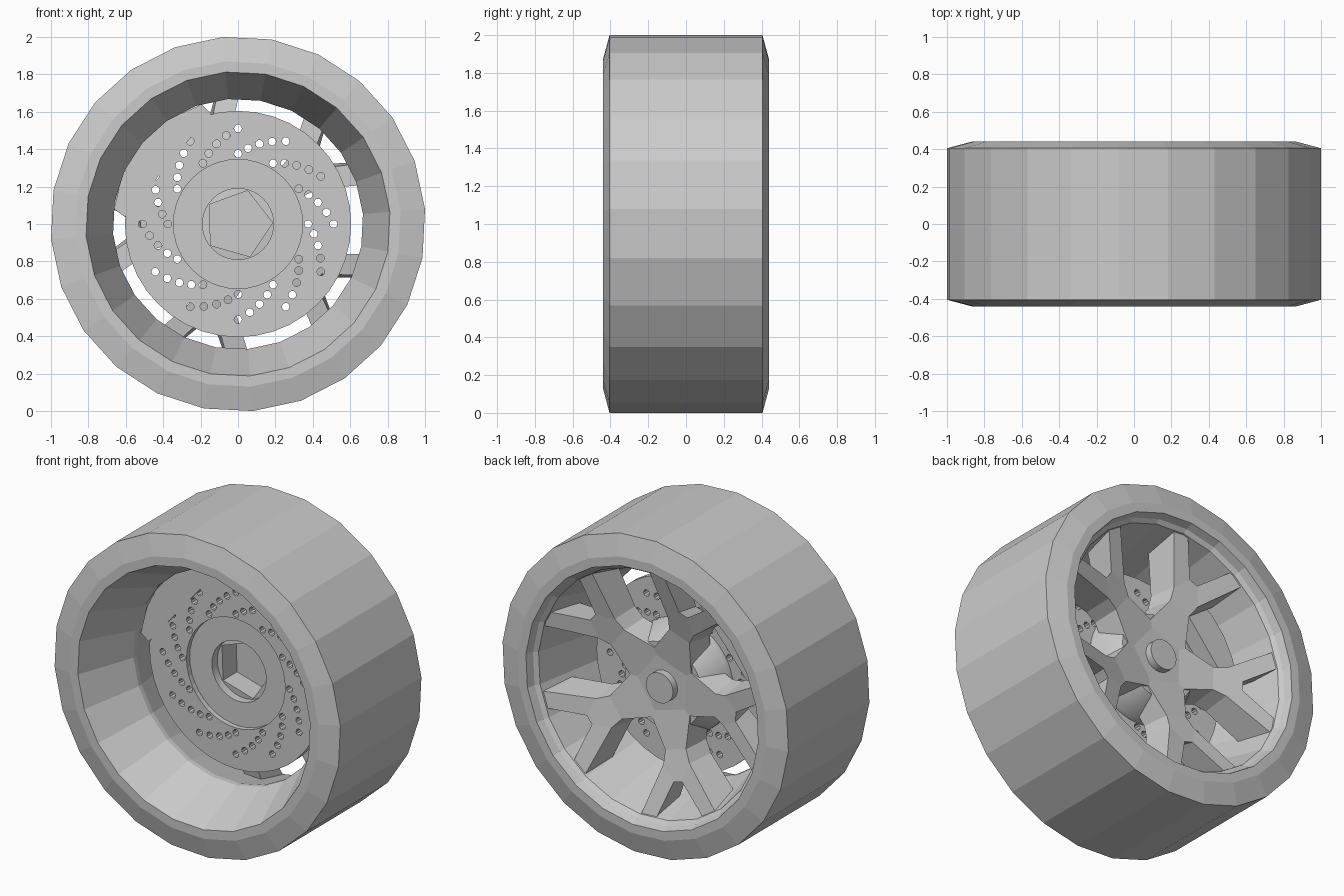
import bpy, bmesh
from math import sin, cos, radians, pi, hypot

cube = bpy.data.objects.get("Cube")
if cube:
    bpy.data.objects.remove(cube)

grey = bpy.data.materials.new("plain_grey")
grey.use_nodes = True
grey.diffuse_color = (0.6, 0.6, 0.6, 1)
grey.node_tree.nodes["Principled BSDF"].inputs["Base Color"].default_value = (0.6, 0.6, 0.6, 1)


def finish(name, bm):
    bmesh.ops.remove_doubles(bm, verts=bm.verts, dist=1e-5)
    bmesh.ops.recalc_face_normals(bm, faces=bm.faces)
    mesh = bpy.data.meshes.new(name)
    bm.to_mesh(mesh)
    bm.free()
    mesh.materials.append(grey)
    obj = bpy.data.objects.new(name, mesh)
    bpy.context.collection.objects.link(obj)
    return obj


def polar(r, a, y):
    return (r * cos(a), y, 1 + r * sin(a))


def lathe(name, profile, sides, phase=0.0, closed=True):
    """Spin (radius, y) points about the axle."""
    bm = bmesh.new()
    rings = [[bm.verts.new(polar(r, phase + 2 * pi * i / sides, y)) for i in range(sides)]
             for r, y in profile]
    pairs = list(zip(rings, rings[1:]))
    if closed:
        pairs.append((rings[-1], rings[0]))
    for a, b in pairs:
        for i in range(sides):
            j = (i + 1) % sides
            bm.faces.new((a[i], a[j], b[j], b[i]))
    bmesh.ops.dissolve_degenerate(bm, edges=bm.edges, dist=1e-6)
    return finish(name, bm)


def smooth(obj):
    bpy.ops.object.select_all(action='DESELECT')
    obj.select_set(True)
    bpy.context.view_layer.objects.active = obj
    bpy.ops.object.shade_smooth_by_angle(angle=radians(30))


# Tyre and rim barrel as one faceted ring
lathe("tyre_and_rim", [(1.003, -0.405), (1.003, 0.405), (0.872, 0.44), (0.815, 0.44),
                       (0.80, 0.39), (0.775, 0.37), (0.67, -0.06), (0.67, -0.09),
                       (0.815, -0.44), (0.872, -0.44)], 24, radians(4.6))

# Hub with a deep bore on the front and a flat face behind
hub = lathe("hub", [(0, 0.2), (0.19, 0.2), (0.19, 0.01), (0.352, 0.01), (0.352, 0.06),
                    (0.27, 0.22), (0, 0.22)], 40, closed=False)
smooth(hub)
cap = lathe("hub_cap", [(0, 0.2), (0.095, 0.2), (0.095, 0.265), (0, 0.265)], 24, closed=False)
smooth(cap)

# Brake disc, drilled with twelve swept rows of five holes
disc = lathe("brake_disc", [(0.345, -0.022), (0.605, -0.022), (0.605, 0.03), (0.345, 0.03)], 40)
bm = bmesh.new()
for arm in range(12):
    for k in range(5):
        a = radians(90 + 30 * arm - 7.5 * k)
        cx, _, cz = polar(0.375 + 0.034 * k, a, 0)
        ends = [[bm.verts.new((cx + 0.021 * cos(t * pi / 5), y, cz + 0.021 * sin(t * pi / 5)))
                 for t in range(10)] for y in (-0.1, 0.1)]
        bm.faces.new(ends[0])
        bm.faces.new(ends[1])
        for i in range(10):
            j = (i + 1) % 10
            bm.faces.new((ends[0][i], ends[0][j], ends[1][j], ends[1][i]))
holes = finish("hole_cutter", bm)
cut = disc.modifiers.new("drill", 'BOOLEAN')
cut.operation = 'DIFFERENCE'
cut.solver = 'EXACT'
cut.object = holes
bpy.context.view_layer.objects.active = disc
disc.select_set(True)
bpy.ops.object.modifier_apply(modifier="drill")
bpy.data.objects.remove(holes)

# Brake caliper: block with a straight inner edge
outline = [(0.49, 0.36), (0.56, 0.365), (0.64, 0.2), (0.67, 0.07)]
outline += [(u, -v) for u, v in reversed(outline)]
bm = bmesh.new()
turn = radians(140)
layers = [[bm.verts.new((u * cos(turn) - v * sin(turn), y, 1 + u * sin(turn) + v * cos(turn)))
           for u, v in outline] for y in (-0.025, 0.14)]
for layer in layers:
    bm.faces.new(layer)
n = len(outline)
for i in range(n):
    j = (i + 1) % n
    bm.faces.new((layers[0][i], layers[0][j], layers[1][j], layers[1][i]))
finish("brake_caliper", bm)

# Five forked spokes, dished toward the hub
half = [(0.15, 0.15), (0.38, 0.075), (0.46, 0.095), (0.75, 0.285), (0.785, 0.19), (0.56, 0.03)]
flats = [[(0, 1), (1, 1), (1, -1), (0, -1)],
         [(1, 1), (2, 1), (5, 1), (5, -1), (2, -1), (1, -1)],
         [(2, 1), (3, 1), (4, 1), (5, 1)], [(2, -1), (3, -1), (4, -1), (5, -1)]]
rim_loop = [(i, 1) for i in range(6)] + [(i, -1) for i in reversed(range(6))]


def spoke(name, angle):
    bm = bmesh.new()
    sheets = []
    for back in (True, False):
        sheet = {}
        for i, (u, v) in enumerate(half):
            rise = max(0, hypot(u, v) - 0.27) / 0.53
            y = 0.22 + 0.15 * rise if back else 0.06 + 0.1 * rise
            # walls flare toward the front, and the crotch web fills in
            if not back:
                u, v = (u - 0.04, v) if i == 5 else (u, v + (0.0 if i == 4 else 0.025))
            for s in (1, -1):
                w = v * s
                sheet[i, s] = bm.verts.new((u * cos(angle) - w * sin(angle), y,
                                            1 + u * sin(angle) + w * cos(angle)))
        for f in flats:
            bm.faces.new([sheet[k] for k in f])
        sheets.append(sheet)
    for a, b in zip(rim_loop, rim_loop[1:] + rim_loop[:1]):
        bm.faces.new((sheets[0][a], sheets[0][b], sheets[1][b], sheets[1][a]))
    return finish(name, bm)


for k in range(5):
    spoke(f"spoke_{k + 1}", radians(38 + 72 * k))
